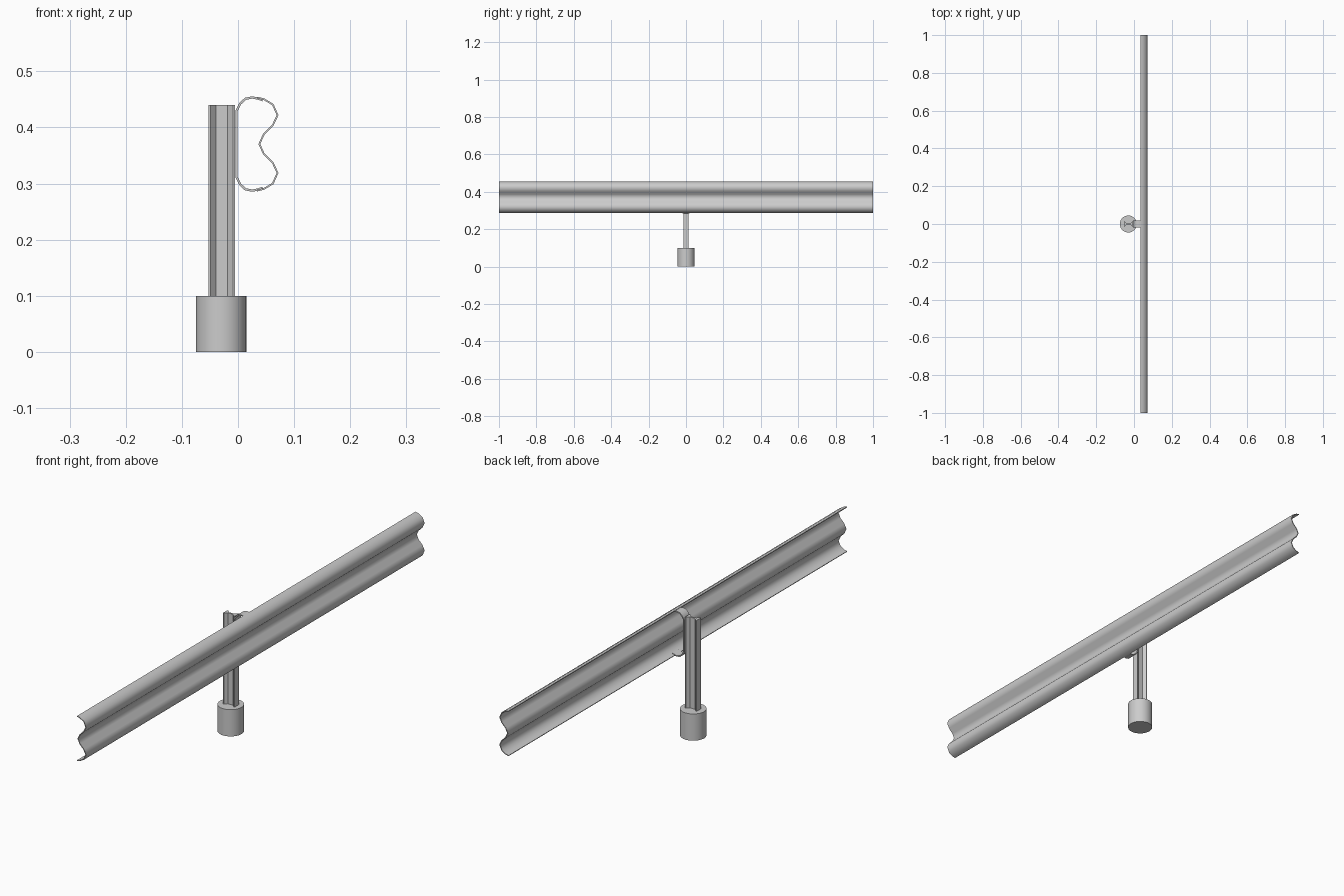
import bpy, bmesh, math
from mathutils import Vector

if "Cube" in bpy.data.objects:
    bpy.data.objects.remove(bpy.data.objects["Cube"])

MID_Z = 0.3705  # mirror height of rail and bracket


def smooth(obj, angle):
    bpy.ops.object.select_all(action='DESELECT')
    obj.select_set(True)
    bpy.context.view_layer.objects.active = obj
    bpy.ops.object.shade_smooth_by_angle(angle=math.radians(angle))


def extrude(name, outline, direction):
    """Solid made by sweeping a closed outline along a vector."""
    bm = bmesh.new()
    face = bm.faces.new([bm.verts.new(p) for p in outline])
    res = bmesh.ops.extrude_face_region(bm, geom=[face], use_keep_orig=True)
    verts = [g for g in res['geom'] if isinstance(g, bmesh.types.BMVert)]
    bmesh.ops.translate(bm, vec=direction, verts=verts)
    bmesh.ops.recalc_face_normals(bm, faces=bm.faces)
    mesh = bpy.data.meshes.new(name)
    bm.to_mesh(mesh)
    bm.free()
    obj = bpy.data.objects.new(name, mesh)
    bpy.context.collection.objects.link(obj)
    return obj


def ribbon(name, path, thick, half_width):
    """Bent sheet: an x-z path given thickness and swept along y."""
    pts = [Vector(p) for p in path]
    left, right = [], []
    for i, p in enumerate(pts):
        d1 = (p - pts[i - 1]).normalized() if i else None
        d2 = (pts[i + 1] - p).normalized() if i < len(pts) - 1 else None
        d1, d2 = d1 or d2, d2 or d1
        t = (d1 + d2).normalized()
        n = Vector((-t.y, t.x)) * (thick / 2 / max(t.dot(d1), 0.5))
        left.append(p + n)
        right.append(p - n)
    outline = [(p.x, -half_width, p.y) for p in left + right[::-1]]
    obj = extrude(name, outline, (0, 2 * half_width, 0))
    smooth(obj, 50)
    return obj


def mirrored(half):
    return half + [(x, 2 * MID_Z - z) for x, z in reversed(half)]


# Corrugated guard rail
rail_half = [(0.034, 0.4535), (0.046, 0.4505), (0.062, 0.441), (0.0705, 0.422),
             (0.062, 0.404), (0.046, 0.388)]
rail = rail_half + [(0.038, MID_Z)] + [(x, 2 * MID_Z - z) for x, z in reversed(rail_half)]
ribbon("guard_rail", rail, 0.003, 1.0)

# C-shaped bracket strap between post and rail
strap_half = [(0.044, 0.4485), (0.036, 0.4515), (0.025, 0.4535), (0.013, 0.451),
              (0.004, 0.4425), (-0.0025, 0.430)]
ribbon("rail_bracket", mirrored(strap_half), 0.004, 0.018)

# I-section post with sloping inner flanges
quarter = [(0.024, 0.013), (0.020, 0.013), (0.0105, 0.003)]
top = quarter + [(-x, y) for x, y in reversed(quarter)]
section = top + [(x, -y) for x, y in reversed(top)]
extrude("post", [(x - 0.029, y, 0.095) for x, y in section], (0, 0, 0.345))

# Round footing
bpy.ops.mesh.primitive_cylinder_add(vertices=32, radius=0.045, depth=0.1,
                                    location=(-0.03, 0, 0.05))
footing = bpy.context.object
footing.name = "footing"
smooth(footing, 30)
